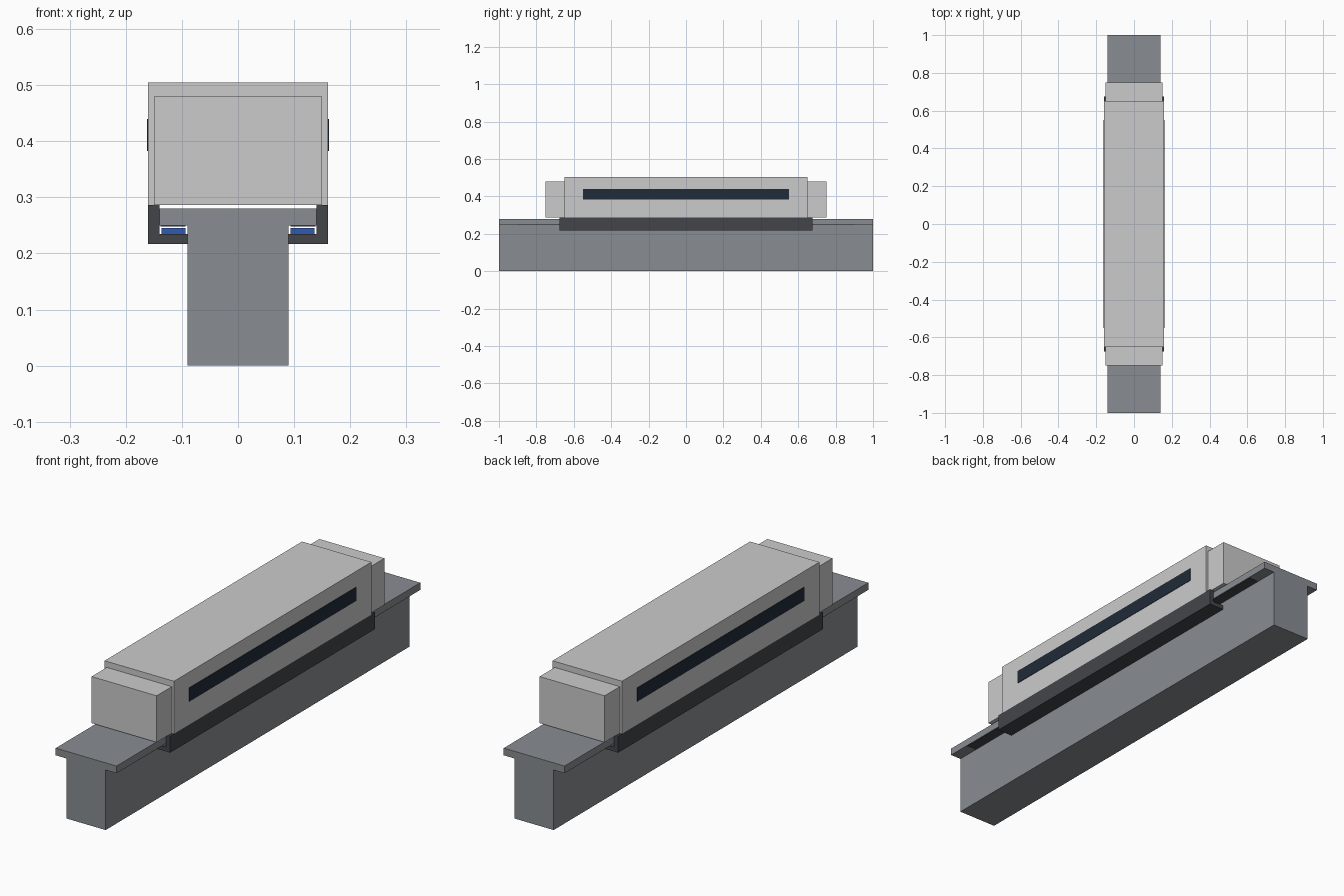
import bpy, bmesh

if "Cube" in bpy.data.objects:
    bpy.data.objects.remove(bpy.data.objects["Cube"])


def material(name, rgb):
    m = bpy.data.materials.new(name)
    m.diffuse_color = (*rgb, 1)
    m.use_nodes = True
    m.node_tree.nodes["Principled BSDF"].inputs["Base Color"].default_value = m.diffuse_color
    return m


SHELL = material("shell_white", (0.62, 0.62, 0.64))
CONCRETE = material("concrete", (0.25, 0.27, 0.29))
DARK = material("dark_steel", (0.055, 0.06, 0.068))
GLASS = material("dark_glass", (0.015, 0.025, 0.04))
BLUE = material("magnet_blue", (0.03, 0.1, 0.45))


def add_object(name, bm, mat):
    bmesh.ops.recalc_face_normals(bm, faces=bm.faces)
    mesh = bpy.data.meshes.new(name)
    bm.to_mesh(mesh)
    bm.free()
    mesh.materials.append(mat)
    obj = bpy.data.objects.new(name, mesh)
    bpy.context.collection.objects.link(obj)
    return obj


def box(name, x, y, z, mat):
    """Box from (min, max) ranges on each axis."""
    bm = bmesh.new()
    bmesh.ops.create_cube(bm, size=1)
    for v in bm.verts:
        v.co = [r[0] if c < 0 else r[1] for c, r in zip(v.co, (x, y, z))]
    return add_object(name, bm, mat)


# Guideway beam: T profile extruded along y
half = [(0.09, 0), (0.09, 0.25), (0.14, 0.25), (0.14, 0.28)]
profile = half + [(-x, z) for x, z in reversed(half)]
bm = bmesh.new()
face = bm.faces.new([bm.verts.new((x, -1, z)) for x, z in profile])
ext = bmesh.ops.extrude_face_region(bm, geom=[face])
bmesh.ops.translate(bm, vec=(0, 2, 0),
                    verts=[g for g in ext["geom"] if isinstance(g, bmesh.types.BMVert)])
add_object("guideway_beam", bm, CONCRETE)

# Train body and stepped end sections
box("train_body", (-0.16, 0.16), (-0.65, 0.65), (0.286, 0.505), SHELL)
box("front_nose", (-0.15, 0.15), (-0.75, -0.65), (0.286, 0.48), SHELL)
box("rear_nose", (-0.15, 0.15), (0.65, 0.75), (0.286, 0.48), SHELL)

# Parts repeated on both sides: name, inner x, outer x, half length, z range
side_parts = [
    ("window_strip", 0.158, 0.162, 0.55, (0.383, 0.44), GLASS),
    ("skirt", 0.14, 0.16, 0.675, (0.217, 0.286), DARK),
    ("wrap_arm", 0.09, 0.14, 0.675, (0.217, 0.235), DARK),
    ("levitation_magnet", 0.094, 0.136, 0.65, (0.235, 0.245), BLUE),
    ("stator_rail", 0.094, 0.138, 0.9, (0.248, 0.251), DARK),
]
for side, s in (("left", -1), ("right", 1)):
    for name, x0, x1, ly, z, mat in side_parts:
        box(f"{side}_{name}", sorted((s * x0, s * x1)), (-ly, ly), z, mat)
